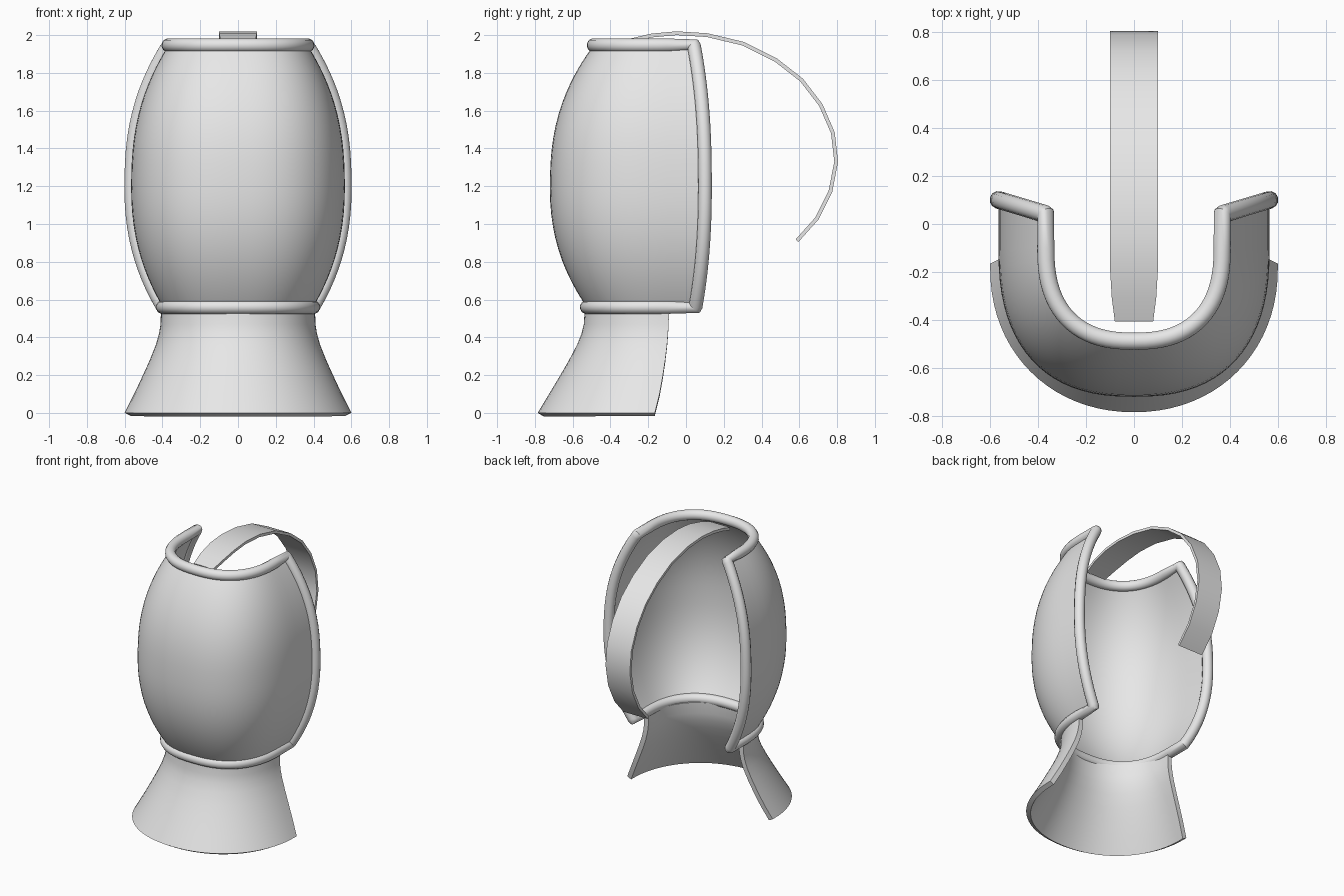
import bpy
import math

if "Cube" in bpy.data.objects:
    bpy.data.objects.remove(bpy.data.objects["Cube"], do_unlink=True)

# One light grey material for every part
grey = bpy.data.materials.new("light grey")
grey.use_nodes = True
grey.diffuse_color = (0.8, 0.8, 0.8, 1)
grey.node_tree.nodes["Principled BSDF"].inputs["Base Color"].default_value = (0.8, 0.8, 0.8, 1)


def finish(obj, angle):
    bpy.context.view_layer.objects.active = obj
    for other in bpy.context.selected_objects:
        other.select_set(False)
    obj.select_set(True)
    for mod in list(obj.modifiers):
        bpy.ops.object.modifier_apply(modifier=mod.name)
    bpy.ops.object.shade_smooth_by_angle(angle=math.radians(angle))


def loft(name, rows, thickness):
    """Skin equal rows of points, then thicken the sheet inward."""
    n = len(rows[0])
    faces = [(i * n + j, (i + 1) * n + j, (i + 1) * n + j + 1, i * n + j + 1)
             for i in range(len(rows) - 1) for j in range(n - 1)]
    mesh = bpy.data.meshes.new(name)
    mesh.from_pydata([p for row in rows for p in row], [], faces)
    mesh.materials.append(grey)
    obj = bpy.data.objects.new(name, mesh)
    bpy.context.collection.objects.link(obj)
    solid = obj.modifiers.new("thickness", "SOLIDIFY")
    solid.thickness = thickness
    solid.offset = -1
    finish(obj, 40)
    return obj


def u_section(z, half_width, front, middle, back, power, steps=40):
    """U-shaped row, open to the back, running from +x round the front to -x."""
    arc = []
    for k in range(steps + 1):
        t = math.pi * k / steps
        c, s = math.cos(t), max(math.sin(t), 0)
        x = math.copysign(abs(c) ** (2 / power), c) * half_width
        arc.append((x, middle - (middle - front) * s ** (2 / power), z))
    return [(half_width, back, z)] + arc + [(-half_width, back, z)]


# Bulging main shell
body_rows = []
for i in range(33):
    u = -math.cos(math.pi * i / 32)
    bulge = 1 - abs(u) ** 2.35
    width = 0.383 - 0.015 * u + 0.182 * bulge
    front = -0.507 + 0.018 * u - 0.213 * bulge
    back = 0.042 + 0.3 * (width - 0.37)
    body_rows.append(u_section(1.253 + 0.693 * u, width, front, -0.1, back, 2.45))
loft("body_shell", body_rows, 0.015)

# Rounded piping all the way round the shell's open edge
loop = (body_rows[0] + [row[-1] for row in body_rows[1:-1]]
        + body_rows[-1][::-1] + [row[0] for row in body_rows[-2:0:-1]])
curve = bpy.data.curves.new("edge_piping", "CURVE")
curve.dimensions = "3D"
curve.bevel_depth = 0.037
curve.bevel_resolution = 4
spline = curve.splines.new("POLY")
spline.points.add(len(loop) - 1)
for point, co in zip(spline.points, loop):
    point.co = (*co, 1)
spline.use_cyclic_u = True
curve.materials.append(grey)
piping = bpy.data.objects.new("edge_piping", curve)
bpy.context.collection.objects.link(piping)
bpy.context.view_layer.objects.active = piping
for other in bpy.context.selected_objects:
    other.select_set(False)
piping.select_set(True)
bpy.ops.object.convert(target="MESH")
finish(bpy.context.object, 50)

# Flared skirt: height, half width, front, back
skirt = [(0, 0.6, -0.785, -0.165), (0.1, 0.55, -0.725, -0.14),
         (0.2, 0.503, -0.665, -0.122), (0.28, 0.467, -0.619, -0.11),
         (0.36, 0.435, -0.577, -0.1), (0.42, 0.418, -0.553, -0.095),
         (0.47, 0.41, -0.541, -0.092), (0.55, 0.408, -0.536, -0.09)]
loft("flared_skirt", [u_section(z, w, f, b - 0.02, b, 2.1)
                      for z, w, f, b in skirt], 0.035)

# Arched strap running over the top to the back
path = [(-0.4, 1.925), (-0.3, 1.96), (-0.18, 1.988), (-0.05, 2), (0.11, 1.99),
        (0.3, 1.945), (0.47, 1.86), (0.605, 1.755), (0.705, 1.625),
        (0.768, 1.48), (0.785, 1.33), (0.755, 1.175), (0.685, 1.035), (0.58, 0.918)]
strap_rows = []
for y, z in path:
    half = min(0.1, 0.08 + (y + 0.4) * 0.13)
    strap_rows.append([(x * half, y, z) for x in (-1, -0.9, 0.9, 1)])
strap_rows = [row[::-1] for row in strap_rows]
strap = loft("arched_strap", [row[::-1] for row in strap_rows[::-1]][::-1], 0.02)
